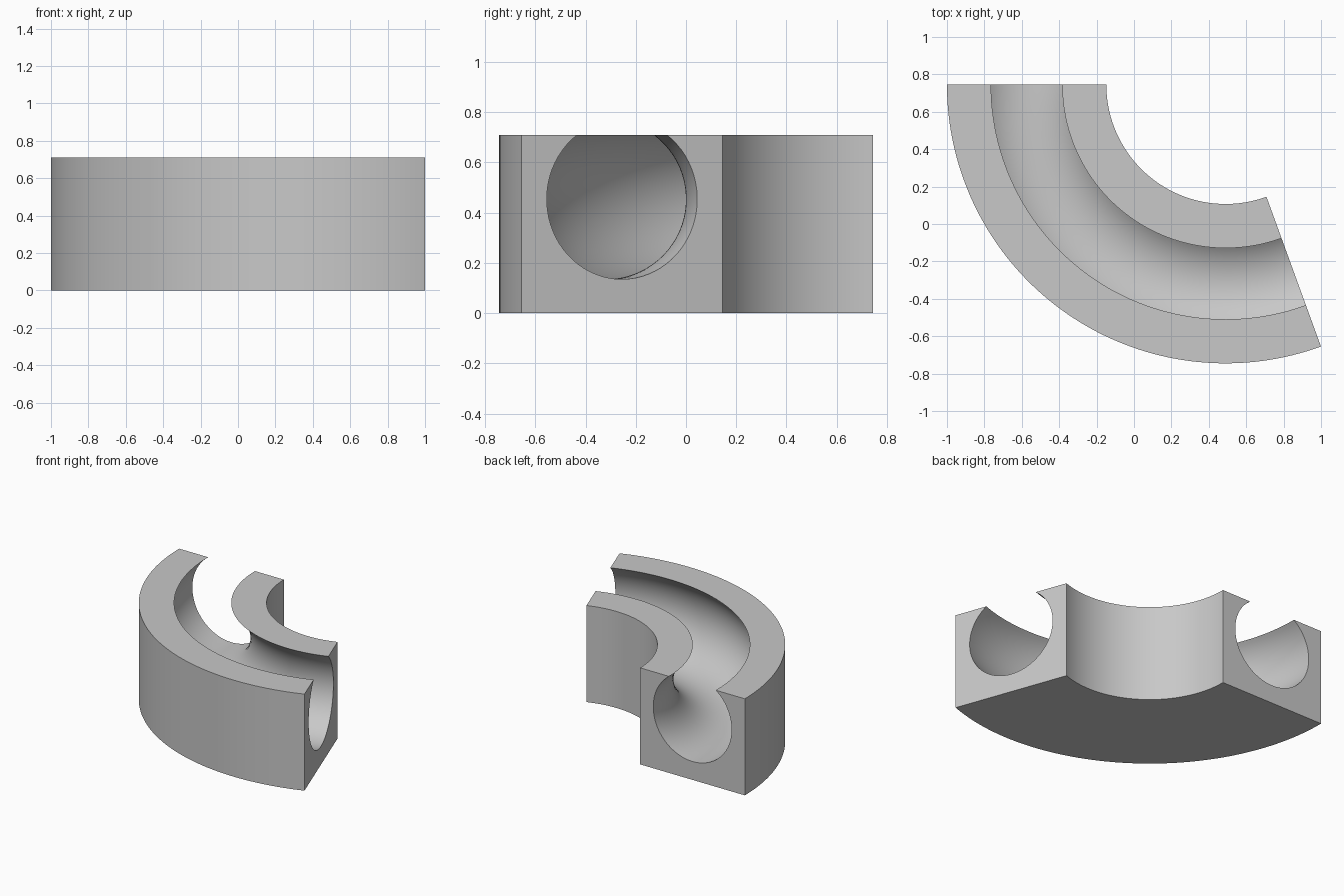
import bpy
import bmesh
from math import radians, sin, cos, acos, pi

cube = bpy.data.objects.get("Cube")
if cube:
    bpy.data.objects.remove(cube, do_unlink=True)

# Main dimensions
R_OUT, R_IN, HEIGHT = 1.49, 0.638, 0.71
CX, CY = 0.49, 0.745
BORE, BORE_Z = 0.319, 0.454
BORE_R = (R_OUT + R_IN) / 2
START, SWEEP = pi, radians(110)
STEPS, BORE_STEPS = 72, 56


def channel_profile():
    """Block cross-section (radius, height) with a round channel open at the top."""
    lip = acos((HEIGHT - BORE_Z) / BORE)
    points = [(R_IN, HEIGHT), (R_IN, 0), (R_OUT, 0), (R_OUT, HEIGHT)]
    for i in range(BORE_STEPS + 1):
        a = lip + (2 * pi - 2 * lip) * i / BORE_STEPS
        points.append((BORE_R + BORE * sin(a), BORE_Z + BORE * cos(a)))
    return points


def sweep_arc(name, profile, material):
    """Carry a closed profile round the arc and cap both ends."""
    bm = bmesh.new()
    rings = []
    for s in range(STEPS + 1):
        a = START + SWEEP * s / STEPS
        rings.append([bm.verts.new((CX + r * cos(a), CY + r * sin(a), z))
                      for r, z in profile])
    n = len(profile)
    for a, b in zip(rings, rings[1:]):
        for i in range(n):
            j = (i + 1) % n
            bm.faces.new((a[i], a[j], b[j], b[i]))
    caps = [bm.faces.new(rings[0]), bm.faces.new(rings[-1])]
    bmesh.ops.recalc_face_normals(bm, faces=bm.faces)
    bmesh.ops.triangulate(bm, faces=caps)
    mesh = bpy.data.meshes.new(name)
    bm.to_mesh(mesh)
    bm.free()
    mesh.materials.append(material)
    obj = bpy.data.objects.new(name, mesh)
    bpy.context.collection.objects.link(obj)
    return obj


# Plain grey material
grey = bpy.data.materials.new("light_grey")
grey.use_nodes = True
grey.diffuse_color = (0.58, 0.58, 0.58, 1)
grey.node_tree.nodes["Principled BSDF"].inputs["Base Color"].default_value = grey.diffuse_color

# Curved track block
track = sweep_arc("curved_channel_block", channel_profile(), grey)
bpy.ops.object.select_all(action='DESELECT')
track.select_set(True)
bpy.context.view_layer.objects.active = track
bpy.ops.object.shade_smooth_by_angle(angle=radians(30))
